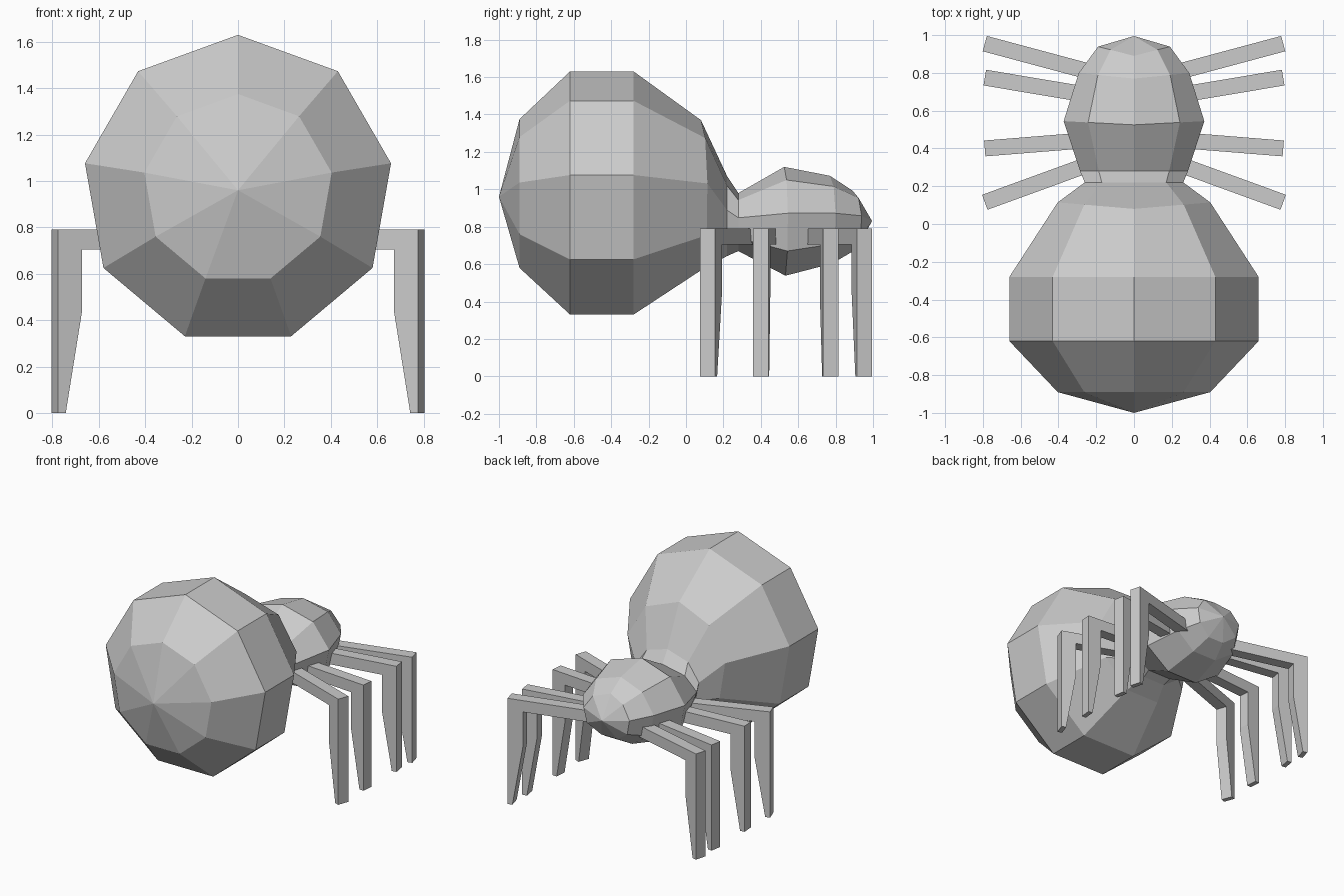
import bpy, bmesh
from math import sin, cos, radians
from mathutils import Matrix, Vector

if "Cube" in bpy.data.objects:
    bpy.data.objects.remove(bpy.data.objects["Cube"])

SIDES = 9


def finish(bm, name):
    bmesh.ops.recalc_face_normals(bm, faces=bm.faces)
    mesh = bpy.data.meshes.new(name)
    bm.to_mesh(mesh)
    bm.free()
    obj = bpy.data.objects.new(name, mesh)
    bpy.context.collection.objects.link(obj)


def lofted_body(name, rings, tail, nose):
    """Nine-sided rings along y: (y, centre z, x radius, z radius, forward shift at the sides)."""
    bm = bmesh.new()
    loops = []
    for y, zc, rx, rz, shift in rings:
        loop = []
        for k in range(SIDES):
            a = radians(90 + 360 * k / SIDES)
            loop.append(bm.verts.new((rx * cos(a), y + shift * abs(cos(a)), zc + rz * sin(a))))
        loops.append(loop)
    for a, b in zip(loops, loops[1:]):
        for k in range(SIDES):
            n = (k + 1) % SIDES
            bm.faces.new((a[k], a[n], b[n], b[k]))
    for tip, loop in ((tail, loops[0]), (nose, loops[-1])):
        v = bm.verts.new(tip)
        for k in range(SIDES):
            bm.faces.new((v, loop[k], loop[(k + 1) % SIDES]))
    finish(bm, name)


# Abdomen, waist and head in one continuous skin
lofted_body("body", [
    (-0.89, 0.965, 0.41, 0.41, 0),
    (-0.62, 0.96, 0.67, 0.67, 0),
    (-0.28, 0.96, 0.67, 0.67, 0),
    (0.08, 0.96, 0.41, 0.41, 0.035),
    (0.22, 0.85, 0.265, 0.22, 0),
    (0.28, 0.82, 0.29, 0.16, 0),
    (0.525, 0.82, 0.378, 0.30, 0.02),
    (0.77, 0.83, 0.297, 0.242, 0.03),
    (0.89, 0.83, 0.193, 0.163, 0.05),
], tail=(0, -1, 0.96), nose=(0, 0.995, 0.83))

# Legs: bent bar profile, local x = 0 at the outer face
PROFILE = [(0, 0), (0, 0.79), (-0.62, 0.79), (-0.62, 0.705),
           (-0.11, 0.705), (-0.11, 0.44), (-0.035, 0)]


def leg(name, side, y, angle):
    bm = bmesh.new()
    face = bm.faces.new([bm.verts.new((x, -0.042, z)) for x, z in PROFILE])
    ext = bmesh.ops.extrude_face_region(bm, geom=[face])["geom"]
    verts = [g for g in ext if isinstance(g, bmesh.types.BMVert)]
    bmesh.ops.translate(bm, verts=verts, vec=Vector((0, 0.084, 0)))
    place = (Matrix.Scale(side, 4, (1, 0, 0)) @ Matrix.Translation((0.79, y, 0))
             @ Matrix.Rotation(radians(angle), 4, 'Z'))
    bm.transform(place)
    finish(bm, name)


for i, (y, angle) in enumerate([(0.955, 15), (0.775, 9.5), (0.40, -4.6), (0.115, -20)], 1):
    leg(f"right_leg_{i}", 1, y, angle)
    leg(f"left_leg_{i}", -1, y, angle)
